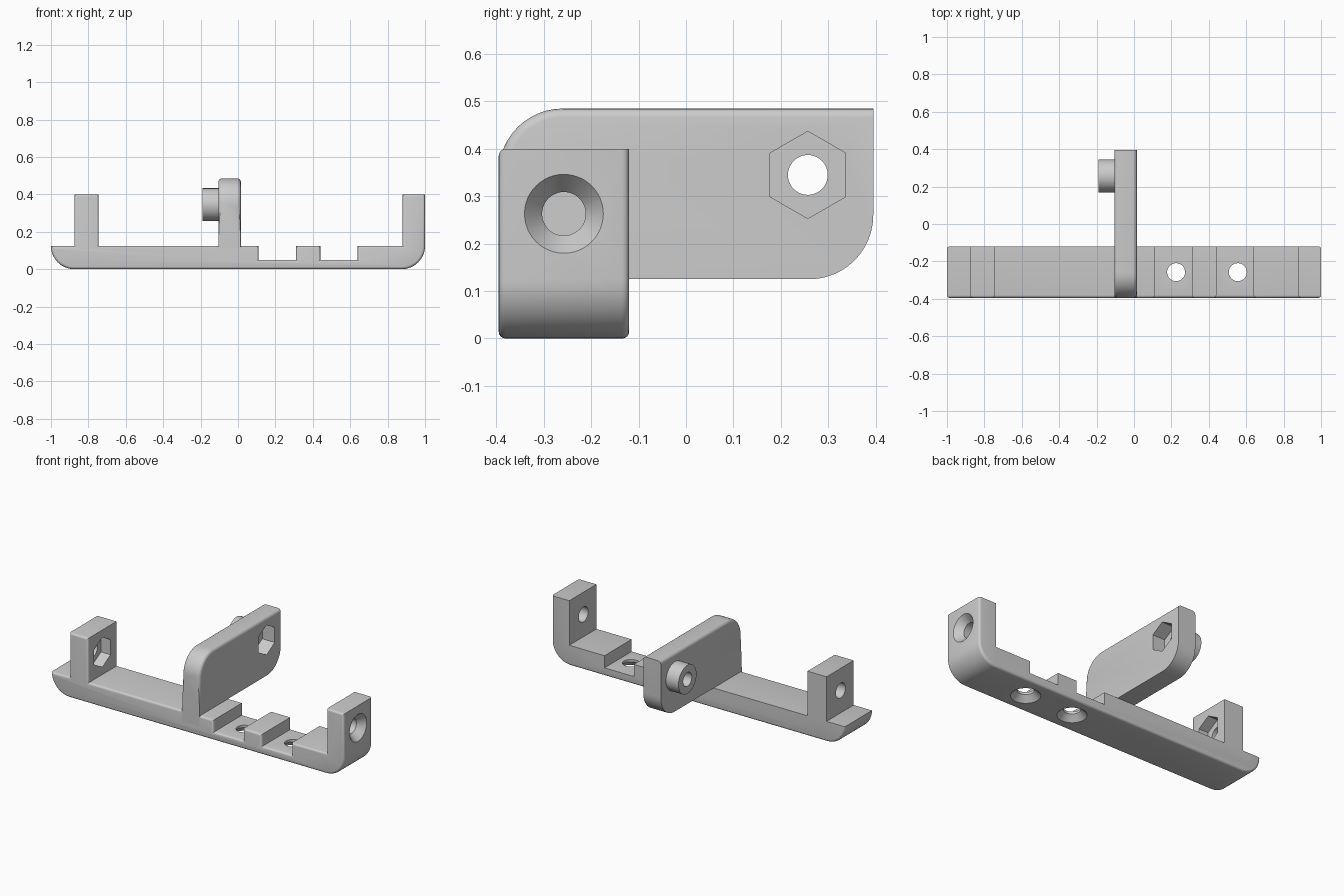
import bpy, bmesh, math
from mathutils import Matrix, Vector

if "Cube" in bpy.data.objects:
    bpy.data.objects.remove(bpy.data.objects["Cube"])

grey = bpy.data.materials.new("plain grey")
grey.use_nodes = True
colour = (0.6, 0.6, 0.6, 1)
grey.diffuse_color = colour
grey.node_tree.nodes["Principled BSDF"].inputs["Base Color"].default_value = colour

FRONT, BACK, TOP = -0.395, -0.12, 0.125
MID = (FRONT + BACK) / 2


def arc(cx, cy, r, start, end, steps=12):
    """Points along a rounded corner, angles in degrees."""
    angles = [math.radians(start + (end - start) * i / steps) for i in range(steps + 1)]
    return [(cx + r * math.cos(a), cy + r * math.sin(a)) for a in angles]


def make_object(name, bm):
    bmesh.ops.recalc_face_normals(bm, faces=bm.faces[:])
    mesh = bpy.data.meshes.new(name)
    bm.to_mesh(mesh)
    bm.free()
    mesh.materials.append(grey)
    ob = bpy.data.objects.new(name, mesh)
    bpy.context.collection.objects.link(ob)
    return ob


def prism(name, near, far, rounded, radius):
    """Join two matching outlines; round the rim edges the rule picks."""
    bm = bmesh.new()
    a = [bm.verts.new(p) for p in near]
    b = [bm.verts.new(p) for p in far]
    bm.faces.new(a)
    bm.faces.new(b)
    n = len(a)
    rims = []
    for i in range(n):
        j = (i + 1) % n
        bm.faces.new((a[i], a[j], b[j], b[i]))
        for side, loop in enumerate((a, b)):
            if rounded(side, loop[i].co, loop[j].co):
                rims.append(bm.edges.get((loop[i], loop[j])))
    bmesh.ops.recalc_face_normals(bm, faces=bm.faces[:])
    bmesh.ops.bevel(bm, geom=rims, offset=radius, segments=4, profile=0.5,
                    affect='EDGES', clamp_overlap=True)
    return make_object(name, bm)


def rod(name, start, end, r1, r2=None, sides=48):
    """Cylinder, cone or hexagonal bar between two points."""
    start, end = Vector(start), Vector(end)
    axis = end - start
    bm = bmesh.new()
    bmesh.ops.create_cone(bm, cap_ends=True, segments=sides, radius1=r1,
                          radius2=r1 if r2 is None else r2, depth=axis.length)
    if axis.x:  # lay along x, with a corner pointing along y
        turn = Matrix.Rotation(math.pi / 2, 4, 'Y') @ Matrix.Rotation(math.pi / 2, 4, 'Z')
        if axis.x < 0:
            turn = Matrix.Rotation(math.pi, 4, 'Z') @ turn
    else:
        turn = Matrix.Identity(4)
    bmesh.ops.transform(bm, matrix=Matrix.Translation((start + end) / 2) @ turn, verts=bm.verts[:])
    return make_object(name, bm)


def combine(ob, tool, operation='DIFFERENCE'):
    mod = ob.modifiers.new(operation.title(), 'BOOLEAN')
    mod.operation, mod.solver, mod.object = operation, 'EXACT', tool
    bpy.context.view_layer.objects.active = ob
    bpy.ops.object.modifier_apply(modifier=mod.name)
    bpy.data.objects.remove(tool)


# Base rail with end posts and two notches
corner = TOP
outer = (arc(-1 + corner, corner, corner, 180, 270)
         + arc(1 - corner, corner, corner, 270, 360) + [(1, 0.4)])
inner = [(0.88, 0.4), (0.88, TOP)]
for left, right in ((0.44, 0.64), (0.11, 0.31)):
    inner += [(right, TOP), (right, 0.05), (left, 0.05), (left, TOP)]
inner += [(-0.745, TOP), (-0.745, 0.4), (-0.875, 0.4), (-0.875, TOP)]
outline = outer + inner


def on_outside(p):
    return any((p.xz - Vector(q)).length < 1e-4 for q in outer)


base = prism("base_rail", [(x, FRONT, z) for x, z in outline],
             [(x, BACK, z) for x, z in outline],
             lambda side, p, q: side == 0 or (on_outside(p) and on_outside(q)), 0.016)

# Countersunk screw holes through the rail floor
for x in (0.225, 0.555):
    combine(base, rod("cutter", (x, MID, -0.1), (x, MID, 0.2), 0.048))
    combine(base, rod("cutter", (x, MID, -0.001), (x, MID, 0.036), 0.084, 0.047))

# Bolt holes through the posts: countersink on one, nut pocket on the other
HOLE_Z = 0.263
for x in (0.94, -0.81):
    combine(base, rod("cutter", (x - 0.1, MID, HOLE_Z), (x + 0.1, MID, HOLE_Z), 0.046))
combine(base, rod("cutter", (1.001, MID, HOLE_Z), (0.955, MID, HOLE_Z), 0.084, 0.045))
combine(base, rod("cutter", (-0.81, MID, HOLE_Z), (-0.7, MID, HOLE_Z), 0.092, sides=6))

# Upright arm with a foot sunk into the rail
R = 0.135
END = 0.395
arm_outline = ([(FRONT, 0.06), (BACK - 0.002, 0.06), (BACK - 0.002, TOP)]
               + arc(END - R, TOP + R, R, 270, 360)
               + [(END, 0.485)] + arc(FRONT + R, 0.485 - R, R, 90, 180))


def on_top_or_front(side, p, q):
    middle = (p + q) / 2
    return middle.z > 0.484 or (middle.y < FRONT + R and middle.z > 0.34)


arm = prism("upright_arm", [(-0.105, y, z) for y, z in arm_outline],
            [(0.015, y, z) for y, z in arm_outline], on_top_or_front, 0.022)

# Boss, through hole and nut pocket on the arm
PIVOT = (0.257, 0.345)
combine(arm, rod("boss", (-0.19, *PIVOT), (-0.06, *PIVOT), 0.088), 'UNION')
combine(arm, rod("cutter", (-0.3, *PIVOT), (0.2, *PIVOT), 0.042))
combine(arm, rod("cutter", (-0.07, *PIVOT), (0.1, *PIVOT), 0.092, sides=6))

for ob in (base, arm):
    bpy.ops.object.select_all(action='DESELECT')
    ob.select_set(True)
    bpy.context.view_layer.objects.active = ob
    bpy.ops.object.shade_smooth_by_angle(angle=math.radians(30))
